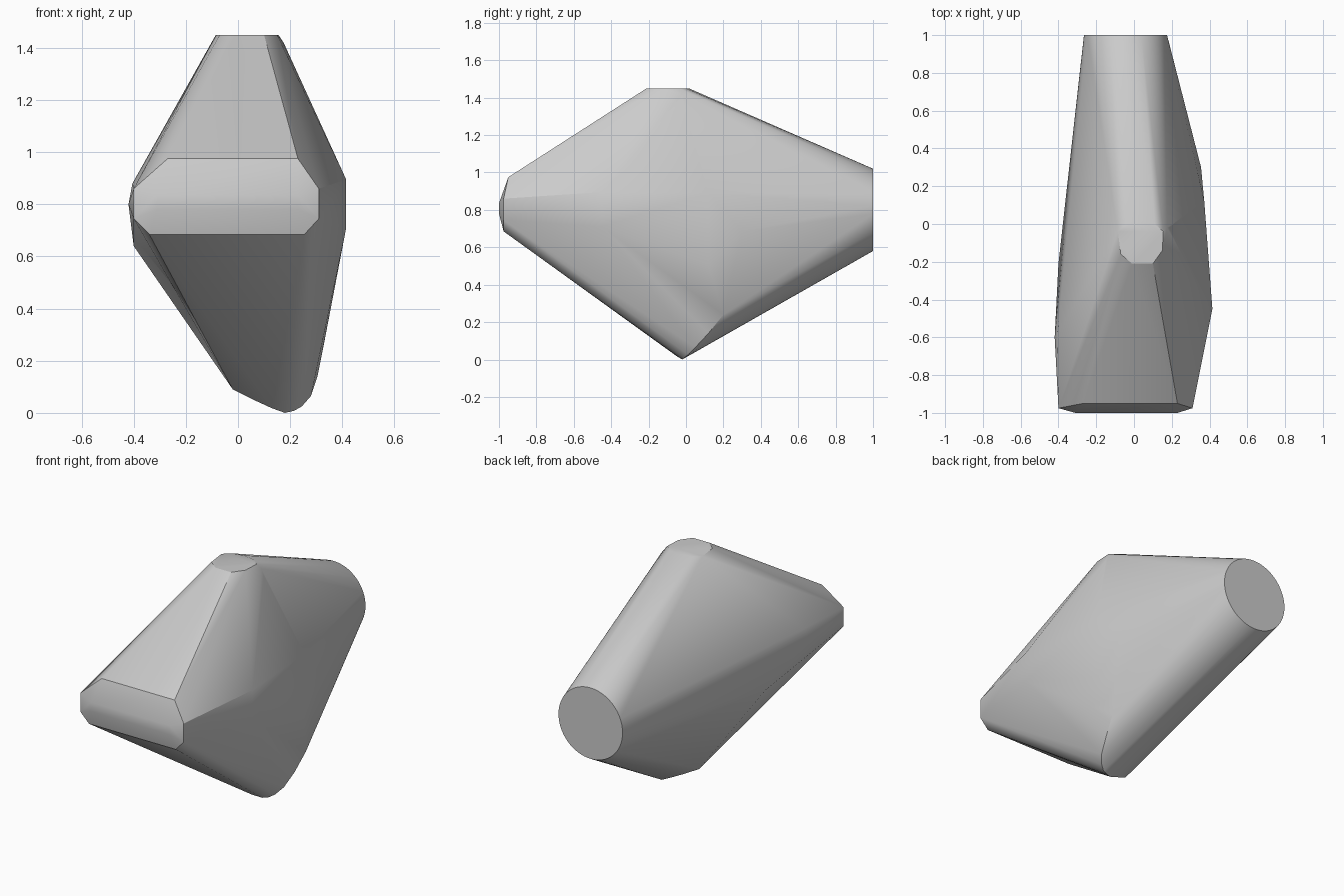
import bpy, bmesh, math

cube = bpy.data.objects.get("Cube")
if cube:
    bpy.data.objects.remove(cube, do_unlink=True)


def make_material(name, value):
    mat = bpy.data.materials.new(name)
    mat.use_nodes = True
    color = (value, value, value, 1)
    mat.diffuse_color = color
    mat.node_tree.nodes["Principled BSDF"].inputs["Base Color"].default_value = color
    return mat


def disc(x, y, z, radius, sides):
    turns = [2 * math.pi * i / sides for i in range(sides)]
    return [(x + radius * math.cos(a), y, z + radius * math.sin(a)) for a in turns]


def bar(y, x_left, x_right, z):
    return [(x_left, y, z), (x_right, y, z)]


# Round flat back end
points = disc(-0.045, 1.0, 0.80, 0.22, 64)

# Bevelled bar across the front
points += bar(-0.95, -0.27, 0.23, 0.975)
points += bar(-0.975, -0.40, 0.31, 0.86)
points += bar(-1.0, -0.31, 0.23, 0.835)
points += bar(-1.0, -0.31, 0.23, 0.78)
points += bar(-0.975, -0.40, 0.31, 0.745)
points += bar(-0.975, -0.34, 0.255, 0.685)

# Small flat top with a rounded back shoulder
top_outline = [(-0.085, -0.04), (-0.07, -0.16), (-0.01, -0.21), (0.10, -0.21),
               (0.15, -0.14), (0.155, -0.04), (0.11, 0.0), (0.03, 0.015), (-0.04, 0.0)]
points += [(x, y, 1.45) for x, y in top_outline]
points += [(0.19, -0.02, 1.385), (0.175, -0.02, 1.42)]

# Rounded keel at the bottom
points += [(-0.02, -0.10, 0.09), (0.06, -0.07, 0.05), (0.13, -0.05, 0.018),
           (0.18, -0.02, 0.0), (0.215, -0.01, 0.008), (0.245, 0.01, 0.025),
           (0.28, 0.05, 0.065), (0.305, 0.12, 0.14), (0.325, 0.20, 0.24)]

# Corners of the left flank
points += [(0.415, -0.45, 0.895), (0.415, -0.45, 0.71), (0.372, 0.12, 0.89),
           (0.355, 0.30, 0.685), (0.368, 0.12, 0.505)]

# Corners of the right flank
points += [(-0.40, -0.21, 0.64), (-0.42, -0.60, 0.80), (-0.405, -0.58, 0.88)]

# Stretch one convex skin over all the parts
bm = bmesh.new()
verts = [bm.verts.new(p) for p in points]
hull = bmesh.ops.convex_hull(bm, input=verts)
unused = {g for g in hull["geom_interior"] + hull["geom_unused"]
          if isinstance(g, bmesh.types.BMVert)}
bmesh.ops.delete(bm, geom=list(unused), context="VERTS")
bmesh.ops.dissolve_limit(bm, angle_limit=math.radians(0.5),
                         verts=bm.verts[:], edges=bm.edges[:])
bmesh.ops.recalc_face_normals(bm, faces=bm.faces[:])
mesh = bpy.data.meshes.new("faceted_stone")
bm.to_mesh(mesh)
bm.free()

stone = bpy.data.objects.new("faceted_stone", mesh)
bpy.context.collection.objects.link(stone)
mesh.materials.append(make_material("stone grey", 0.6))

bpy.ops.object.select_all(action="DESELECT")
stone.select_set(True)
bpy.context.view_layer.objects.active = stone
bpy.ops.object.shade_smooth_by_angle(angle=math.radians(30))
